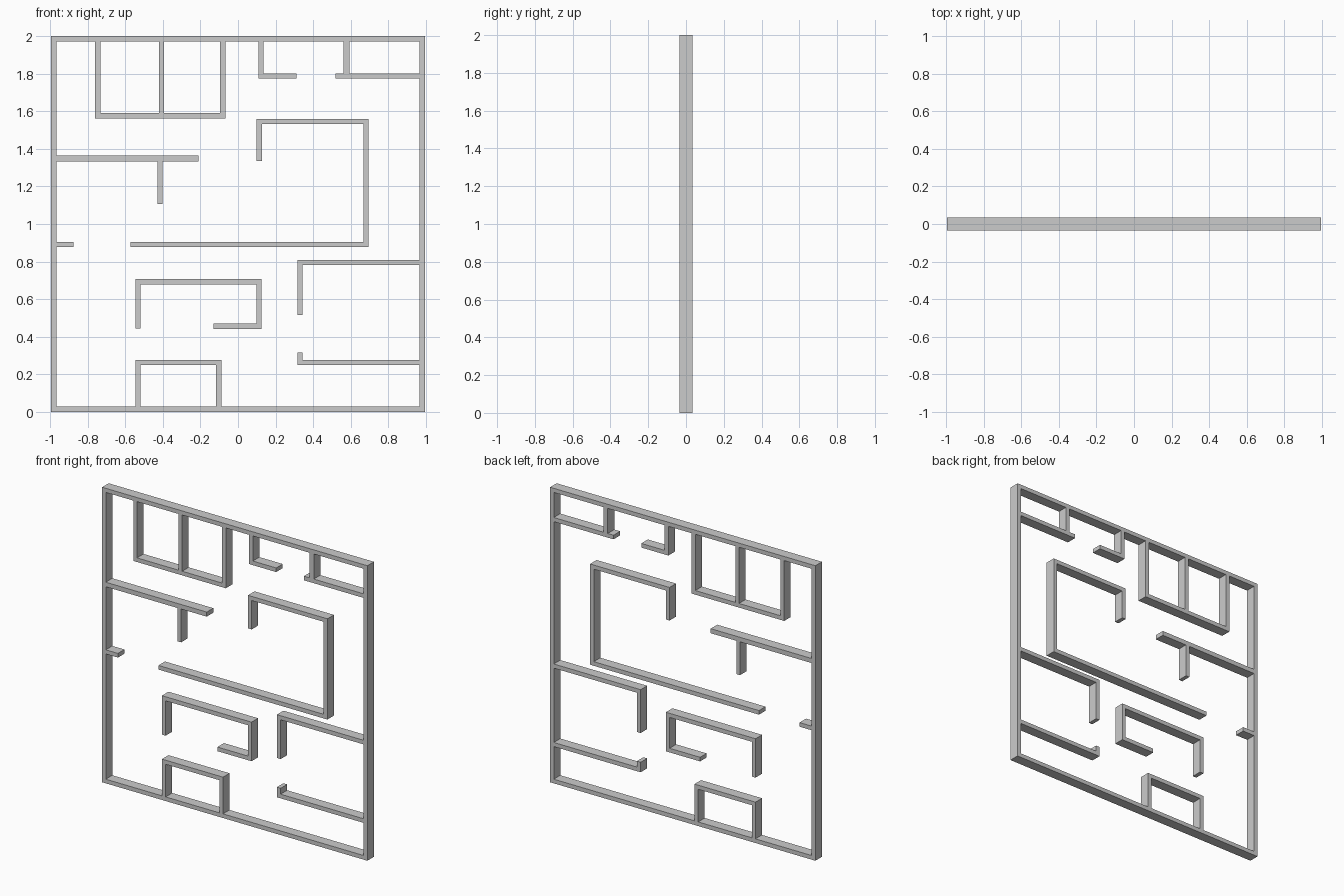
import bpy
import bmesh
from mathutils import Vector

if "Cube" in bpy.data.objects:
    bpy.data.objects.remove(bpy.data.objects["Cube"])

HALF_DEPTH = 0.035
W = 0.028              # wall thickness in plan
IN = 0.967             # inner face of the frame in x
TOP, BOT = 1.972, 0.028


def wall(name, pts, width=W, closed=False):
    """Solid wall following a centre line in the XZ plane, with mitred corners."""
    p = [Vector(q) for q in pts]
    n = len(p)
    bm = bmesh.new()
    rings = []
    for i in range(n):
        prev_d = (p[i] - p[i - 1]).normalized() if closed or i > 0 else None
        next_d = (p[(i + 1) % n] - p[i]).normalized() if closed or i < n - 1 else None
        a, b = prev_d or next_d, next_d or prev_d
        na, nb = Vector((-a.y, a.x)), Vector((-b.y, b.x))
        off = (na + nb) / (1 + na.dot(nb)) * width / 2
        rings.append([bm.verts.new((c.x, y, c.y)) for c, y in (
            (p[i] + off, -HALF_DEPTH), (p[i] - off, -HALF_DEPTH),
            (p[i] - off, HALF_DEPTH), (p[i] + off, HALF_DEPTH))])
    for i in range(n if closed else n - 1):
        r, s = rings[i], rings[(i + 1) % n]
        for k in range(4):
            m = (k + 1) % 4
            bm.faces.new((r[k], r[m], s[m], s[k]))
    if not closed:
        bm.faces.new(rings[0])
        bm.faces.new(rings[-1])
    bmesh.ops.recalc_face_normals(bm, faces=bm.faces)
    mesh = bpy.data.meshes.new(name)
    bm.to_mesh(mesh)
    bm.free()
    obj = bpy.data.objects.new(name, mesh)
    bpy.context.collection.objects.link(obj)


# Outer frame
wall("outer_frame", [(-0.981, 0.014), (0.981, 0.014), (0.981, 1.986), (-0.981, 1.986)],
     closed=True)

# Twin rooms hanging from the top edge
wall("twin_room_wall", [(-0.747, TOP), (-0.747, 1.577), (-0.081, 1.577), (-0.081, TOP)])
wall("twin_room_divider", [(-0.408, TOP), (-0.408, 1.591)])

# Top right corner room with a doorway
wall("corner_room_hook", [(0.122, TOP), (0.122, 1.788), (0.311, 1.788)])
wall("corner_room_wall", [(0.519, 1.788), (IN, 1.788)])
wall("corner_room_divider", [(0.578, TOP), (0.578, 1.802)], width=0.031)

# Large hall in the middle
wall("hall_wall", [(0.113, 1.336), (0.113, 1.546), (0.681, 1.546), (0.681, 0.891),
                   (-0.572, 0.891)])

# Left side walls
wall("left_wall", [(-IN, 1.348), (-0.21, 1.348)], width=0.031)
wall("left_wall_spur", [(-0.416, 1.333), (-0.416, 1.107)])
wall("left_stub", [(-IN, 0.891), (-0.876, 0.891)])

# Hooked room below the hall
wall("hooked_room_wall", [(-0.532, 0.443), (-0.532, 0.693), (0.112, 0.693),
                          (0.112, 0.456), (-0.13, 0.456)])

# Right side room with a doorway
wall("right_room_upper_wall", [(IN, 0.795), (0.33, 0.795), (0.33, 0.515)])
wall("right_room_lower_wall", [(IN, 0.263), (0.33, 0.263), (0.33, 0.317)])

# Small room on the bottom edge
wall("bottom_room_wall", [(-0.532, BOT), (-0.532, 0.263), (-0.102, 0.263), (-0.102, BOT)])
